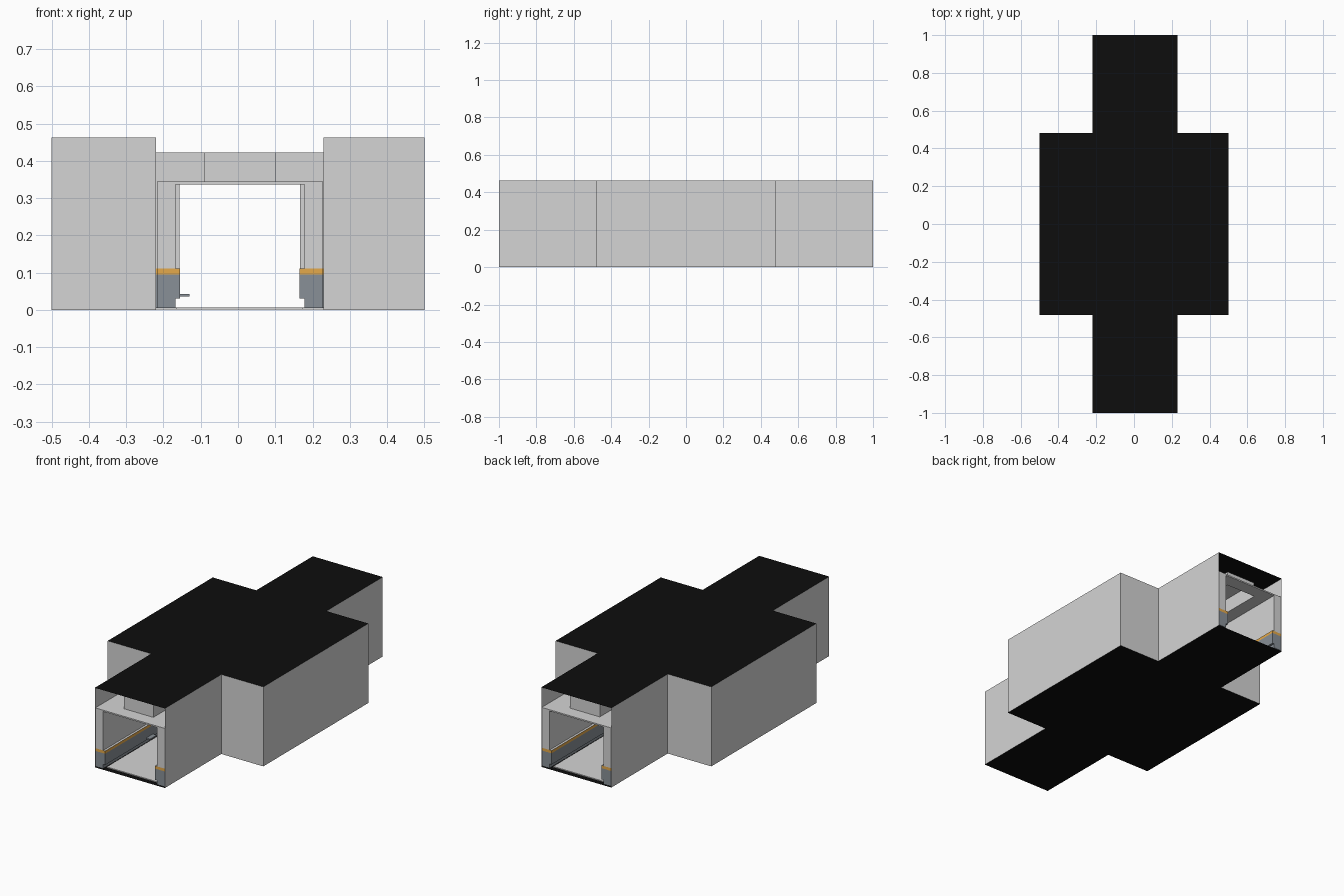
import bpy, bmesh, math

if "Cube" in bpy.data.objects:
    bpy.data.objects.remove(bpy.data.objects["Cube"])

CX = 0.005                      # corridor centre line
L, R = -0.22, 0.23              # corridor shell sides
RY, TOP = 0.482, 0.462          # room half depth, shell height


def mat(name, c):
    m = bpy.data.materials.new(name)
    m.diffuse_color = (*c, 1)
    m.use_nodes = True
    m.node_tree.nodes["Principled BSDF"].inputs["Base Color"].default_value = m.diffuse_color
    return m


BLACK = mat("matte_black", (0.004, 0.004, 0.004))
GREY = mat("panel_grey", (0.66, 0.66, 0.66))
SLATE = mat("slate_blue_grey", (0.25, 0.28, 0.31))
ORANGE = mat("orange_stripe", (0.78, 0.40, 0.07))


def make(name, bm, mats):
    me = bpy.data.meshes.new(name)
    bm.to_mesh(me)
    bm.free()
    ob = bpy.data.objects.new(name, me)
    for m in mats:
        me.materials.append(m)
    bpy.context.collection.objects.link(ob)
    return ob


def box(name, lo, hi, m, skip=None):
    """Box between two corners; skip is the z direction of a face left open."""
    bm = bmesh.new()
    bmesh.ops.create_cube(bm, size=1)
    for v in bm.verts:
        v.co = [lo[i] + (v.co[i] + 0.5) * (hi[i] - lo[i]) for i in range(3)]
    bm.normal_update()
    if skip:
        bmesh.ops.delete(bm, geom=[f for f in bm.faces if f.normal.z * skip > 0.9], context='FACES')
    return make(name, bm, [m])


def band_colour(ob):
    """Slate base, orange stripe, grey above."""
    for p in ob.data.polygons:
        z = p.center.z
        p.material_index = 1 if z < 0.0955 else 2 if z < 0.111 else 0


def wall(name, back, face, a, b, along_y=True):
    """Solid wall with kick, base, stripe and upper panel; back/face are depths."""
    s = 1 if face > back else -1
    layers = [(0.005, 0.03, face), (0.03, 0.095, face + s * 0.013),
              (0.095, 0.111, face + s * 0.013), (0.111, 0.338, face)]
    bm = bmesh.new()
    for z0, z1, f in layers:
        geo = bmesh.ops.create_cube(bm, size=1)
        lo, hi = min(back, f), max(back, f)
        for v in geo['verts']:
            d = lo if v.co.x < 0 else hi
            t = a if v.co.y < 0 else b
            v.co = (d, t, z0 if v.co.z < 0 else z1) if along_y else (t, d, z0 if v.co.z < 0 else z1)
    bmesh.ops.recalc_face_normals(bm, faces=bm.faces)
    ob = make(name, bm, [GREY, SLATE, ORANGE])
    band_colour(ob)
    return ob


# outer shell: cross-shaped outline, open at both corridor ends
outline = [(L, -1), (R, -1), (R, -RY), (0.5, -RY), (0.5, RY), (R, RY),
           (R, 1), (L, 1), (L, RY), (-0.5, RY), (-0.5, -RY), (L, -RY)]
bm = bmesh.new()
low = [bm.verts.new((x, y, 0)) for x, y in outline]
high = [bm.verts.new((x, y, TOP)) for x, y in outline]
bm.faces.new(high).material_index = 1
bm.faces.new(low[::-1]).material_index = 1
for i in range(12):
    j = (i + 1) % 12
    if i not in (0, 6):
        bm.faces.new((low[i], low[j], high[j], high[i]))
make("outer_shell", bm, [GREY, BLACK])

# floor panels
box("room_floor", (-0.47, -0.47, 0.001), (0.47, 0.47, 0.006), GREY)

for s, end in ((-1, "front"), (1, "back")):
    y0, y1 = sorted((s * 0.47, s * 0.998))
    box(end + "_corridor_floor", (CX - 0.17, min(s * 0.47, s * 0.97), 0.001),
        (CX + 0.17, max(s * 0.47, s * 0.97), 0.006), GREY)
    # corridor walls and ceiling trays on each side
    for k, side in ((-1, "left"), (1, "right")):
        wall(f"{end}_{side}_corridor_wall", CX + k * 0.223, CX + k * 0.173, y0, y1)
        xa, xb = sorted((CX + k * 0.095, CX + k * 0.223))
        box(f"{end}_{side}_ceiling_tray", (xa, y0, 0.337), (xb, y1, 0.345), GREY)
        # pillar beside the doorway, then room end wall
        xa, xb = sorted((CX + k * 0.162, CX + k * 0.2))
        box(f"{end}_{side}_door_pillar", (xa, min(s * 0.46, s * 0.52), 0.111),
            (xb, max(s * 0.46, s * 0.52), 0.338), GREY)
        xa, xb = sorted((CX + k * 0.173, k * 0.47))
        wall(f"{end}_{side}_room_end_wall", s * 0.475, s * 0.445, xa, xb, False)
    # tray end strips closing the ceiling channel
    for a, b in ((0.92, 0.998), (0.47, 0.54)):
        box(end + "_tray_end", (CX - 0.095, min(s * a, s * b), 0.337),
            (CX + 0.095, max(s * a, s * b), 0.345), GREY)
    # raised ceiling channel, open below
    box(end + "_ceiling_channel", (CX - 0.095, min(s * 0.54, s * 0.92), 0.341),
        (CX + 0.095, max(s * 0.54, s * 0.92), 0.422), GREY, skip=-1)
    # header above the doorway
    box(end + "_door_header", (-0.47, min(s * 0.455, s * 0.475), 0.337),
        (0.47, max(s * 0.455, s * 0.475), 0.422), GREY)

# room side walls with sloped upper panels, and raised ceiling
for k, side in ((-1, "left"), (1, "right")):
    wall(side + "_room_wall", k * 0.485, k * 0.45, -0.47, 0.47)
    xa, xb = sorted((k * 0.33, k * 0.485))
    box(side + "_room_ceiling_tray", (xa, -0.455, 0.337), (xb, 0.455, 0.345), GREY)
    xa, xb = sorted((k * 0.325, k * 0.33))
    box(side + "_room_ceiling_step", (xa, -0.455, 0.337), (xb, 0.455, 0.42), GREY)
box("room_ceiling", (-0.47, -0.455, 0.417), (0.47, 0.455, 0.422), GREY)

# small ledge standing out from the left wall
box("wall_ledge", (-0.17, -0.62, 0.036), (-0.13, -0.56, 0.043), SLATE)
